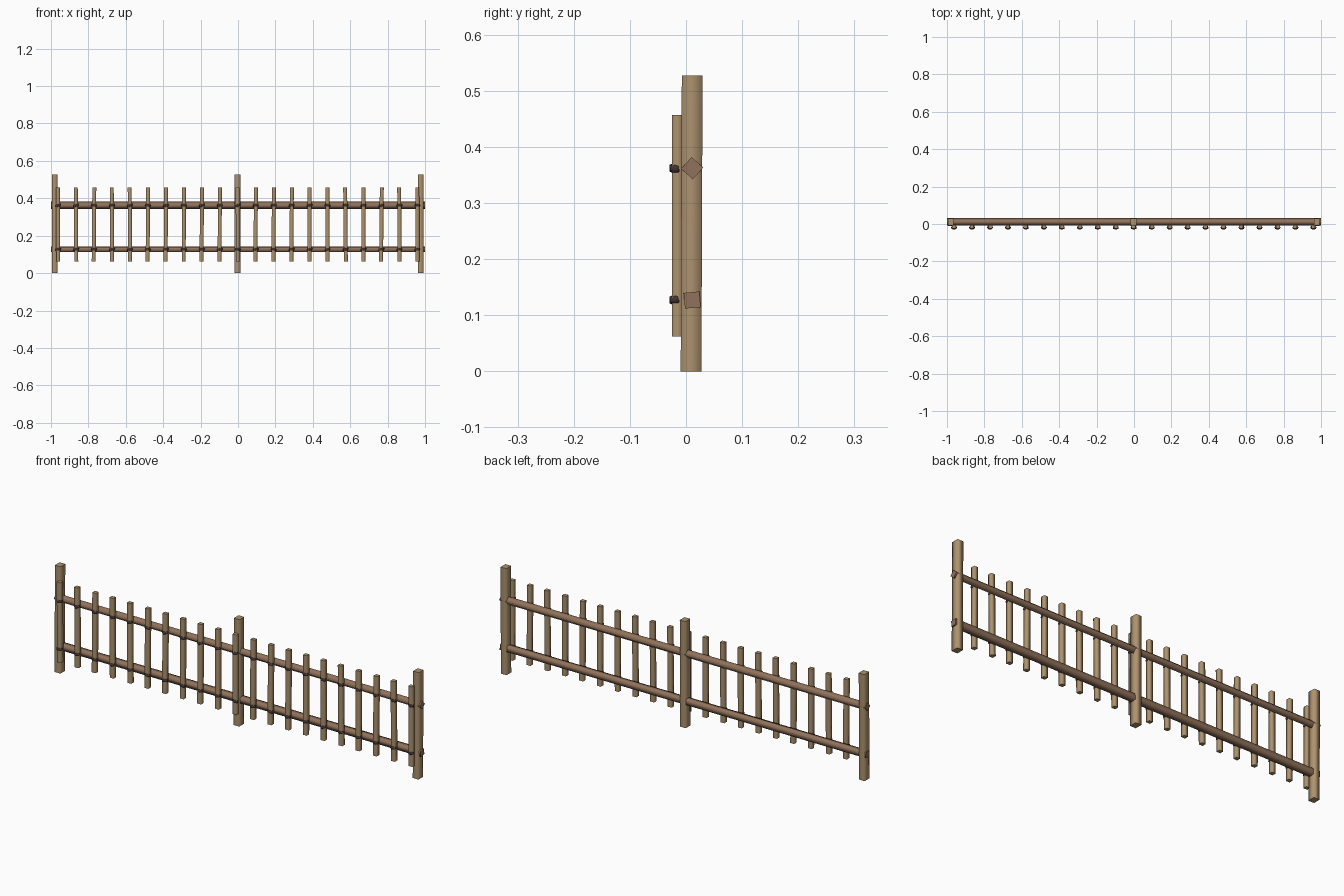
import bpy, bmesh, math, random
from mathutils import Matrix, Vector

random.seed(4)
cube = bpy.data.objects.get("Cube")
if cube:
    bpy.data.objects.remove(cube, do_unlink=True)


def material(name, rgb):
    m = bpy.data.materials.new(name)
    m.use_nodes = True
    m.diffuse_color = (*rgb, 1)
    m.node_tree.nodes["Principled BSDF"].inputs["Base Color"].default_value = (*rgb, 1)
    return m


TAN = material("tan wood", (0.42, 0.29, 0.155))
BROWN = material("brown wood", (0.285, 0.17, 0.105))
DARK = material("dark binding", (0.055, 0.033, 0.032))


def finish(name, bm, mat):
    me = bpy.data.meshes.new(name)
    bm.to_mesh(me)
    bm.free()
    me.materials.append(mat)
    ob = bpy.data.objects.new(name, me)
    bpy.context.collection.objects.link(ob)
    return ob


def pole(name, start, end, width, depth, mat, twist=0.0):
    """Four-sided pole with softly shaded sides and crisp ends."""
    start, end = Vector(start), Vector(end)
    axis = end - start
    bm = bmesh.new()
    bmesh.ops.create_cube(bm, size=1)
    for f in bm.faces:
        f.smooth = abs(f.normal.z) < 0.5
    for e in bm.edges:
        e.smooth = all(f.smooth for f in e.link_faces)
    turn = Vector((0, 0, 1)).rotation_difference(axis).to_matrix().to_4x4()
    place = Matrix.Translation((start + end) / 2) @ turn
    spin = Matrix.Rotation(twist, 4, "Z")
    bm.transform(place @ spin @ Matrix.Diagonal((width, depth, axis.length, 1)))
    return finish(name, bm, mat)


# Upright posts
for label, x in (("right", -0.98), ("middle", -0.002), ("left", 0.977)):
    pole(label + "_post", (x, 0.009, 0), (x, 0.011, 0.527), 0.031, 0.037, TAN)

# Long rails through the posts
RAILS = {"upper_rail": (0.362, math.radians(48)), "lower_rail": (0.127, math.radians(5))}
for label, (z, twist) in RAILS.items():
    pole(label, (-1, 0.011, z), (1, 0.011, z), 0.028, 0.028, BROWN, twist)

# Pickets with a binding at each rail
COUNT = 21
for i in range(COUNT):
    x = -0.962 + i * 1.921 / (COUNT - 1)
    lean = random.uniform(-0.002, 0.002)
    pole(f"picket_{i + 1}", (x - lean, -0.015, 0.062), (x + lean, -0.015, 0.457),
         0.021, 0.02, TAN)
    for label, (z, _) in RAILS.items():
        bm = bmesh.new()
        bmesh.ops.create_icosphere(bm, subdivisions=1, radius=1)
        for f in bm.faces:
            f.smooth = True
        spin = Matrix.Rotation(random.uniform(-0.3, 0.3), 4, "Y")
        bm.transform(Matrix.Translation((x, -0.019, z)) @ spin
                     @ Matrix.Diagonal((0.018, 0.012, 0.011, 1)))
        finish(f"{label}_binding_{i + 1}", bm, DARK)
